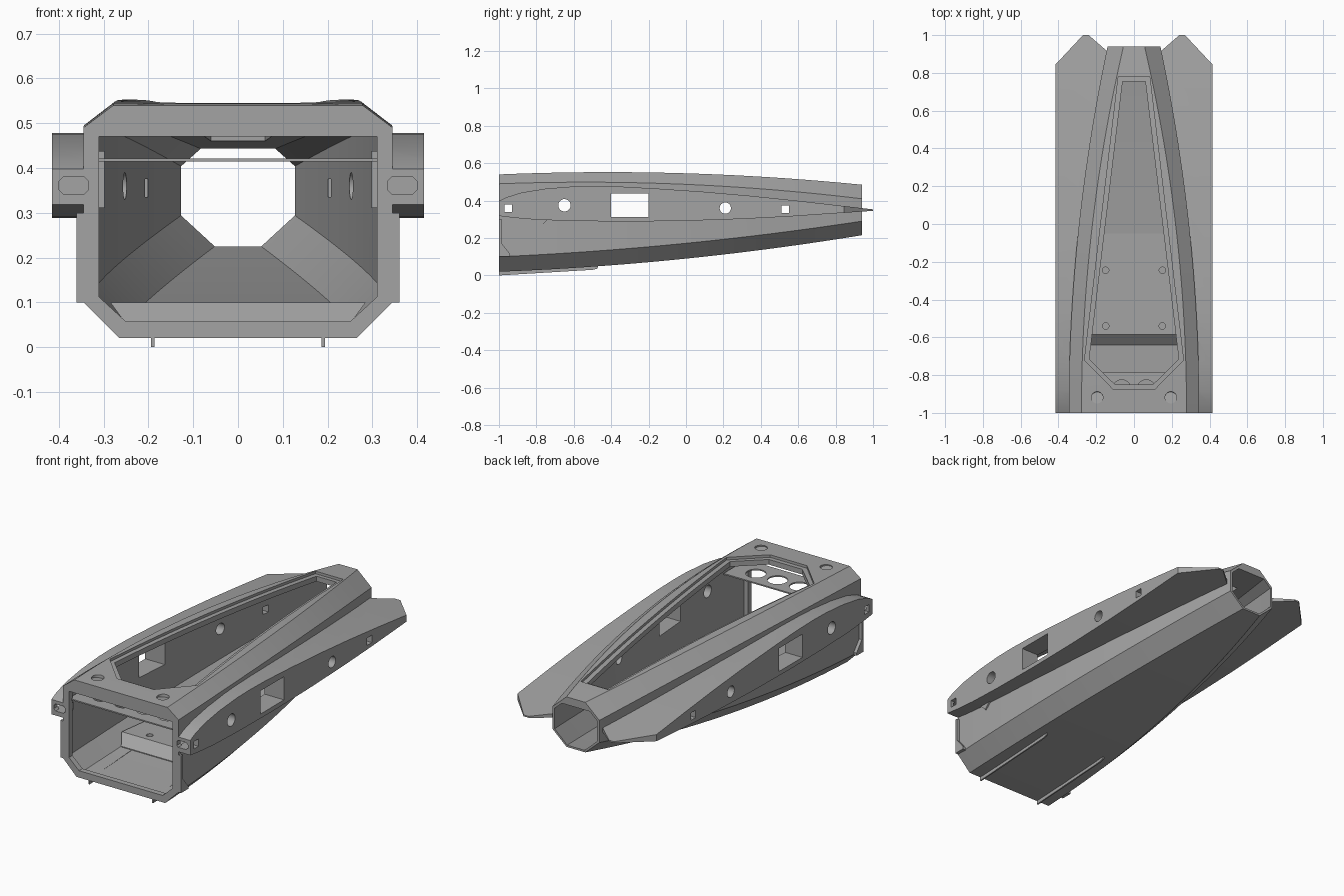
import bpy, bmesh, math
from mathutils import Matrix

if "Cube" in bpy.data.objects:
    bpy.data.objects.remove(bpy.data.objects["Cube"])

grey = bpy.data.materials.new("hull_grey")
grey.diffuse_color = (0.37, 0.37, 0.37, 1)
grey.use_nodes = True
grey.node_tree.nodes["Principled BSDF"].inputs["Base Color"].default_value = grey.diffuse_color


def finish(name, bm):
    bmesh.ops.recalc_face_normals(bm, faces=bm.faces)
    me = bpy.data.meshes.new(name)
    bm.to_mesh(me)
    bm.free()
    ob = bpy.data.objects.new(name, me)
    bpy.context.collection.objects.link(ob)
    me.materials.append(grey)
    return ob


def loft(name, rings):
    """Closed skin through rings that have equal point counts."""
    bm = bmesh.new()
    vs = [[bm.verts.new(p) for p in r] for r in rings]
    n = len(vs[0])
    for a, b in zip(vs, vs[1:]):
        for i in range(n):
            bm.faces.new((a[i], a[(i + 1) % n], b[(i + 1) % n], b[i]))
    bm.faces.new(vs[0])
    bm.faces.new(vs[-1])
    return finish(name, bm)


def prism(name, pts, axis, lo, hi):
    """Extrude a 2D outline along an axis (the other two axes in order)."""
    def put(p, d):
        q = list(p)
        q.insert("xyz".index(axis), d)
        return q
    return loft(name, [[put(p, lo) for p in pts], [put(p, hi) for p in pts]])


def box(name, x0, x1, y0, y1, z0, z1):
    return prism(name, [(x0, y0), (x1, y0), (x1, y1), (x0, y1)], "z", z0, z1)


def disc(cx, cy, r, n=32):
    return [(cx + r * math.cos(2 * math.pi * i / n), cy + r * math.sin(2 * math.pi * i / n)) for i in range(n)]


def boolean(ob, other, op="DIFFERENCE"):
    m = ob.modifiers.new("bool", "BOOLEAN")
    m.object, m.operation, m.solver = other, op, "EXACT"
    bpy.context.view_layer.objects.active = ob
    bpy.ops.object.modifier_apply(modifier=m.name)
    bpy.data.objects.remove(other)


def mirror_pts(half):
    return half + [(-x, z) for x, z in reversed(half)]


# Hull section: each dimension is a parabola through front, middle and rear values
def quad(a, b, c, y):
    f, m, r = -1.0, 0.0, 0.94
    return (a * (y - m) * (y - r) / ((f - m) * (f - r)) + b * (y - f) * (y - r) / ((m - f) * (m - r))
            + c * (y - f) * (y - m) / ((r - f) * (r - m)))


def dims(y):
    return [quad(*v, y) for v in ((.345, .291, .14), (.278, .22, .056), (.265, .21, .056),
                                  (.54, .546, .485), (.49, .487, .41), (.10, .172, .29), (.02, .09, .215))]


def top_z(y):
    return dims(y)[3]


def outer(y):
    w, tw, bw, zt, zu, zl, zb = dims(y)
    return [(x, y, z) for x, z in mirror_pts([(tw, zt), (w, zu), (w, zl), (bw, zb)])]


def inner(y):
    w, tw, bw, zt, zu, zl, zb = dims(y)
    wi, zi, roof = w - .013, zu - .006, zt - .042
    ti = wi - (roof - zi) * (w - tw) / (zt - zu)
    return [(x, y, z) for x, z in mirror_pts([(ti, roof), (wi, zi), (wi, zl + .004), (bw - .004, zb + .01)])]


def steps(a, b, n):
    return [a + (b - a) * i / n for i in range(n + 1)]


hull = loft("hull", [outer(y) for y in steps(-1, .94, 20)])

# Side wings: an aerofoil trimmed by a plan outline
upper = [(-1, .398), (-.96, .418), (-.88, .443), (-.75, .464), (-.6, .476), (-.5, .478), (-.35, .475), (-.15, .464),
         (.1, .447), (.35, .425), (.6, .399), (.8, .376), (1.01, .352)]
lower = [(1.01, .346), (.8, .332), (.55, .315), (.3, .302), (0, .292), (-.3, .288), (-.6, .291), (-.8, .298),
         (-.92, .308), (-1, .318)]
plan = [(.32, -1.01), (.415, -1.01), (.415, .845), (.27, 1), (.24, 1), (.142, .915), (.135, .9), (.255, .2), (.3, -.3)]
for s in (-1, 1):
    wing = prism("wing", upper + lower, "x", s * .1, s * .415)
    boolean(wing, prism("trim", [(s * x, y) for x, y in plan], "z", 0, 1), "INTERSECT")
    boolean(hull, wing, "UNION")

# Hollow interior and the smaller front doorway
ys = steps(-.97, .94, 20)
boolean(hull, loft("cavity", [inner(y) for y in ys] + [[(x, .96, z) for x, _, z in inner(.94)]]))
boolean(hull, prism("doorway", mirror_pts([(.31, .47), (.31, .112), (.25, .057)]), "y", -1.1, -.95))


# Cockpit opening with a stepped rim
def hatch(front, shoulder, rear, fw, sw, rw, depth):
    rings = []
    for y in [front] + steps(shoulder, rear, 14):
        if y == front:
            h = fw
        else:
            h = sw + (rw - sw) * (y - shoulder) / (rear - shoulder)
        rings.append([(-h, y, top_z(y) - depth), (h, y, top_z(y) - depth), (h, y, .7), (-h, y, .7)])
    return loft("hatch", rings)


boolean(hull, hatch(-.875, -.72, .78, .11, .262, .083, .014))
boolean(hull, hatch(-.85, -.715, .755, .10, .237, .06, .12))

# Side windows, round ports and small square ports
for y, z, r in ((-.65, .375, .033), (.21, .36, .03)):
    boolean(hull, prism("port", disc(y, z, r), "x", -.6, .6))
for y0, y1, z0, z1 in ((-.4, -.2, .312, .437), (-.97, -.93, .34, .38), (.51, .55, .335, .375)):
    boolean(hull, box("window", -.6, .6, y0, y1, z0, z1))

# Nose slots in the wings and shallow tilted pockets on the roof
for s in (-1, 1):
    slot = [(s * x, z) for x, z in ((.335, .35), (.343, .342), (.39, .342), (.40, .352), (.40, .37),
                                    (.39, .38), (.343, .38), (.335, .372))]
    boolean(hull, prism("slot", slot, "y", -1.1, -.94))
    pocket = prism("pocket", disc(0, 0, .031), "z", 0, .1)
    pocket.data.transform(Matrix.Translation((s * .195, -.92, .533)) @ Matrix.Rotation(-.12, 4, "X"))
    boolean(hull, pocket)

# Cabin floor with a sloped front edge and four bolt holes
floor = loft("cabin_floor", [[(-h, y, b), (h, y, b), (k, y, t), (-k, y, t)] for y, b, t, h, k in
                             ((-.64, .042, .052, .24, .25), (-.585, .05, .10, .245, .285),
                              (-.05, .092, .10, .205, .21))])
for x in (-.15, .15):
    for y in (-.245, -.54):
        boolean(floor, prism("bolt", disc(x, y, .017, 24), "z", .085, .2))

# Instrument shelf with four round holes
shelf = box("instrument_shelf", -.325, .325, -.98, -.785, .414, .421)
for x in (-.195, -.065, .065, .195):
    boolean(shelf, prism("gauge", disc(x, -.875, .05), "z", .3, .5))

parts = [hull, floor, shelf]
for s in (-1, 1):
    # Skid rails under the belly
    parts.append(prism("skid_rail", [(-1, 0), (-.5, .03), (-.475, .036), (-.465, .06), (-1, .028)],
                       "x", s * .19 - .004, s * .19 + .004))
    # Front cheek plates and small gussets under the wings
    parts.append(prism("cheek_plate", [(-1, .30), (-.985, .30), (-.985, .17), (-.94, .115), (-.94, .10), (-1, .10)],
                       "x", s * .335, s * .361))
    parts.append(prism("gusset", [(-.81, .30), (-.775, .265), (-.74, .298)], "x", s * .335, s * .35))

for ob in parts:
    bpy.ops.object.select_all(action="DESELECT")
    ob.select_set(True)
    bpy.context.view_layer.objects.active = ob
    bpy.ops.object.shade_smooth_by_angle(angle=math.radians(20))
